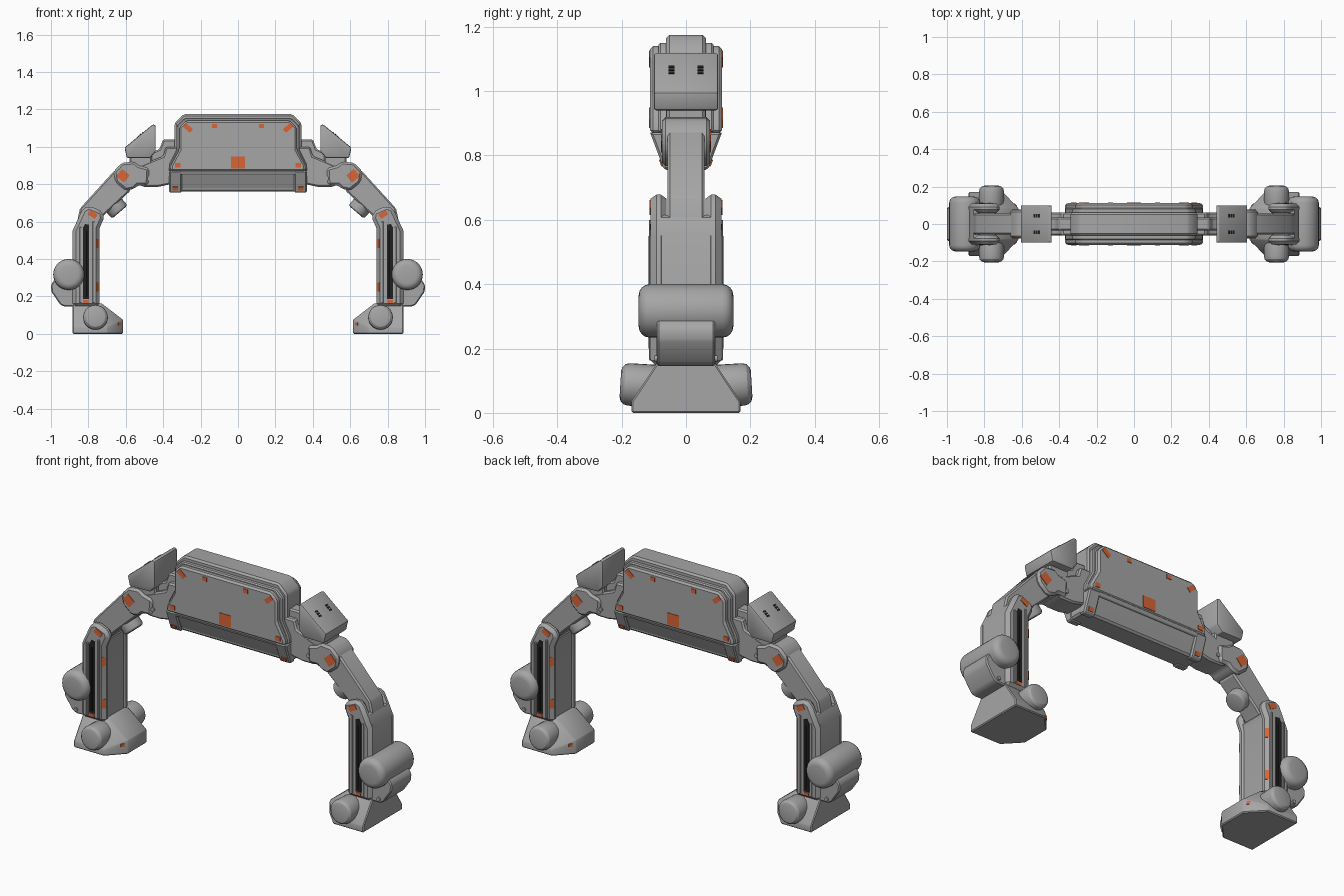
import bpy, bmesh, math
from mathutils import Matrix, Vector, Euler

if "Cube" in bpy.data.objects:
    bpy.data.objects.remove(bpy.data.objects["Cube"])


def material(name, rgb):
    m = bpy.data.materials.new(name)
    m.diffuse_color = (*rgb, 1)
    m.use_nodes = True
    m.node_tree.nodes["Principled BSDF"].inputs["Base Color"].default_value = m.diffuse_color
    return m


GREY = material("metal_grey", (0.38, 0.38, 0.38))
ORANGE = material("marker_orange", (0.70, 0.13, 0.035))
DARK = material("slot_dark", (0.015, 0.015, 0.015))


def finish(name, bm, mat, mirror, bevel, segments=1):
    bmesh.ops.recalc_face_normals(bm, faces=bm.faces)
    mesh = bpy.data.meshes.new(name)
    bm.to_mesh(mesh)
    bm.free()
    ob = bpy.data.objects.new(name, mesh)
    bpy.context.collection.objects.link(ob)
    mesh.materials.append(mat)
    if bevel:
        b = ob.modifiers.new("bevel", 'BEVEL')
        b.width, b.segments = bevel, segments
        b.limit_method, b.angle_limit = 'ANGLE', math.radians(28)
    if mirror:
        m = ob.modifiers.new("mirror", 'MIRROR')
        m.use_axis = ('X' in mirror, 'Y' in mirror, False)
        m.use_mirror_merge = False
    return ob


def prism(name, pts, y0, y1, mirror='X', bevel=0.008, mat=GREY, segments=1):
    """Extrude an x-z outline between two depths."""
    bm = bmesh.new()
    a = [bm.verts.new((x, y0, z)) for x, z in pts]
    b = [bm.verts.new((x, y1, z)) for x, z in pts]
    bm.faces.new(a)
    bm.faces.new(b[::-1])
    for i in range(len(pts)):
        j = (i + 1) % len(pts)
        bm.faces.new((a[i], b[i], b[j], a[j]))
    return finish(name, bm, mat, mirror, bevel, segments)


def hull(name, pts, mirror='X', bevel=0.008):
    bm = bmesh.new()
    for p in pts:
        bm.verts.new(p)
    bmesh.ops.convex_hull(bm, input=bm.verts)
    bmesh.ops.dissolve_limit(bm, angle_limit=0.02, verts=bm.verts, edges=bm.edges)
    return finish(name, bm, GREY, mirror, bevel)


def cylinder(name, p, q, r, mirror='X', bevel=0.02, segments=3):
    p, q = Vector(p), Vector(q)
    rot = (q - p).to_track_quat('Z', 'Y').to_matrix().to_4x4()
    bm = bmesh.new()
    bmesh.ops.create_cone(bm, cap_ends=True, segments=28, radius1=r, radius2=r,
                          depth=(q - p).length,
                          matrix=Matrix.Translation((p + q) / 2) @ rot)
    return finish(name, bm, GREY, mirror, bevel, segments)


def plate(name, pos, size, roll=0, turn=0, tilt=0, mat=ORANGE, mirror='XY'):
    """Thin plate; roll in its own plane, turn about z, tilt about x (degrees)."""
    rad = math.radians
    rot = (Matrix.Rotation(rad(turn), 4, 'Z') @ Matrix.Rotation(rad(tilt), 4, 'X')
           @ Matrix.Rotation(rad(-roll), 4, 'Y'))
    bm = bmesh.new()
    bmesh.ops.create_cube(bm, size=1, matrix=Matrix.Translation(pos) @ rot
                          @ Matrix.Diagonal((*size, 1)))
    return finish(name, bm, mat, mirror, 0)


def sym(half):
    return half + [(-x, z) for x, z in reversed(half)]


# Central housing: core, stepped face plates, sloped lower panels
prism("housing_core", sym([(.29, 1.175), (.34, 1.125), (.34, .985), (.358, .92),
                           (.366, .76)]), -.062, .062, '', .01)
prism("housing_step", sym([(.288, 1.15), (.328, 1.11), (.328, .985), (.365, .91),
                           (.37, .87)]), -.085, .085, '', .006)
prism("housing_face", sym([(.277, 1.14), (.314, 1.103), (.314, .985), (.36, .90),
                           (.362, .868)]), .06, .112, 'Y', .010)
hull("lower_panel", [(x, y, z) for x in (-.31, .31)
                     for y, z in ((.03, .875), (.104, .875), (.09, .84), (.058, .768), (.03, .768))],
     'Y', .004)
hull("panel_lip", [(x, y, z) for x in (-.31, .31)
                   for y, z in ((.04, .872), (.112, .872), (.104, .852), (.04, .852))], 'Y', .003)
hull("panel_end", [(x, y, z) for x in (.30, .368)
                   for y, z in ((.03, .872), (.112, .872), (.068, .755), (.03, .755))], 'XY', .007)

# Housing markers
plate("centre_marker", (0, -.112, .917), (.074, .006, .064), mirror='Y')
for x, z, w, h, roll in ((.125, 1.11, .028, .022, 0), (.267, 1.1, .05, .026, 40),
                         (.322, .9, .03, .024, 0)):
    plate("housing_marker", (x, -.112, z), (w, .006, h), roll)
plate("foot_end_marker", (.335, -.0765, .777), (.03, .008, .022), tilt=20.6)

# Shoulder connector with a stepped inner rib
prism("shoulder_rib", [(.32, 1.04), (.40, 1.04), (.42, .988), (.46, .97), (.53, .945),
                       (.53, .80), (.32, .80)], -.035, .035)
prism("shoulder_block", [(.32, 1.0), (.385, 1.0), (.40, .95), (.45, .93), (.52, .90),
                         (.54, .80), (.50, .785), (.43, .785), (.36, .80), (.32, .82)],
      -.062, .062)

# Shoulder pod with vents
prism("shoulder_pod", [(.44, 1.115), (.455, 1.12), (.607, .995), (.594, .94),
                       (.47, .94), (.44, .975)], -.10, .10, 'X', .018, segments=2)
prism("pod_mount", [(.46, .96), (.58, .96), (.58, .88), (.46, .88)], -.06, .06)
bm = bmesh.new()
for k in range(3):
    m = (Matrix.Translation((.509 + k * .011, .045, 1.0735 - k * .0095))
         @ Matrix.Rotation(math.radians(40.5), 4, 'Y'))
    bmesh.ops.create_cube(bm, size=1, matrix=m @ Matrix.Diagonal((.010, .018, .009, 1)))
finish("pod_vents", bm, DARK, 'XY', 0)

# Upper arm, forearm and elbow roller
prism("upper_arm", [(.475, .885), (.53, .90), (.555, .92), (.62, .915), (.665, .868),
                    (.655, .81), (.60, .765), (.555, .775), (.535, .795), (.48, .795)],
      -.075, .075, 'X', .012)
prism("forearm", [(.60, .90), (.665, .868), (.845, .67), (.86, .60), (.76, .58),
                  (.715, .635), (.575, .765)], -.057, .057)
cylinder("elbow_roller", (.70, 0, .73), (.632, 0, .651), .055, bevel=.014)
cylinder("arm_bolt", (.475, -.068, .83), (.475, .068, .83), .011, bevel=0)
plate("arm_marker", (.615, -.075, .845), (.054, .006, .05), 40)

# Leg column: core, side cheeks, slotted rails
prism("leg_core", [(.748, .12), (.748, .57), (.735, .605), (.855, .615), (.883, .555),
                   (.883, .12)], -.09, .09, 'X', .008)
prism("leg_cheek", [(.74, .145), (.74, .565), (.718, .615), (.72, .652), (.795, .685),
                    (.83, .67), (.885, .55), (.885, .145)], .06, .11, 'XY', .018)
for name, x, top in (("inner_rail", .772, .60), ("outer_rail", .842, .57)):
    prism(name, [(x - .006, .165), (x + .006, .165), (x + .006, top), (x - .006, top)],
          .10, .115, 'XY', .002)
prism("leg_slot", [(.796, .185), (.83, .185), (.83, .565), (.818, .587), (.796, .583)],
      .104, .1125, 'XY', 0, DARK)
prism("slot_rod", [(.808, .20), (.816, .20), (.816, .55), (.808, .55)], .106, .116,
      'XY', .001, DARK)
plate("leg_top_marker", (.777, -.11, .638), (.046, .006, .028), 30)
plate("leg_base_marker", (.814, -.11, .172), (.028, .006, .018))
for z in (.483, .25):
    plate("leg_edge_marker", (.7495, -.1005, z), (.019, .006, .05), turn=-45)

# Outer drum and its bracket
cylinder("side_drum", (.905, -.147, .317), (.905, .147, .317), .083, bevel=.034, segments=4)
prism("drum_bracket", [(.87, .147), (.925, .145), (.95, .155), (.998, .225), (1.0, .26),
                       (.983, .288), (.87, .32)], -.09, .09, 'X', .006)
cylinder("bracket_bolt", (.925, -.098, .168), (.925, .098, .168), .010, bevel=0)

# Foot, ankle caps and foot marker
foot = [(.885, .17, 0), (.885, .17, .035), (.70, .17, 0), (.70, .17, .035),
        (.615, .08, 0), (.615, .08, .075), (.73, .085, .163), (.885, .085, .163)]
hull("foot", foot + [(x, -y, z) for x, y, z in foot], 'X', .005)
cylinder("ankle_cap", (.762, .07, .082), (.762, .204, .09), .066, 'XY', .026)
plate("foot_marker", (.634, -.101, .052), (.02, .006, .016), turn=-45)

# Bake modifiers and smooth only the rounded areas
bpy.ops.object.select_all(action='SELECT')
bpy.context.view_layer.objects.active = bpy.context.scene.objects[0]
bpy.ops.object.convert(target='MESH')
bpy.ops.object.shade_smooth_by_angle(angle=math.radians(28))
